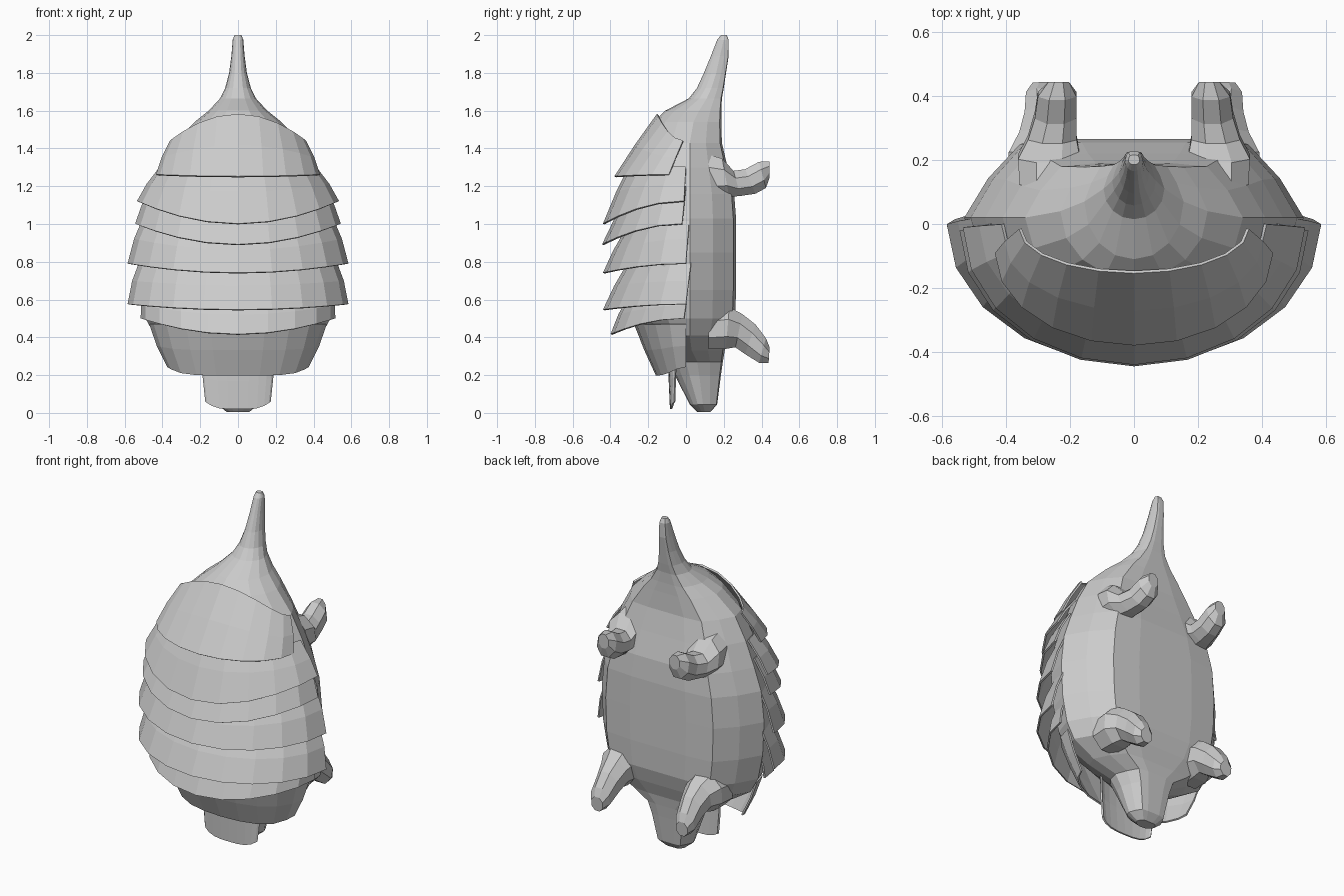
import bpy, bmesh, math


def loft(name, rings, closed=True):
    """Skin a stack of equal-length point rings; closed rings also get end caps."""
    bm = bmesh.new()
    rows = [[bm.verts.new(p) for p in r] for r in rings]
    n = len(rows[0])
    for a, b in zip(rows, rows[1:]):
        for i in range(n if closed else n - 1):
            j = (i + 1) % n
            bm.faces.new((a[i], a[j], b[j], b[i]))
    if closed:
        bm.faces.new(rows[0])
        bm.faces.new(rows[-1])
    bmesh.ops.recalc_face_normals(bm, faces=bm.faces)
    me = bpy.data.meshes.new(name)
    bm.to_mesh(me)
    bm.free()
    ob = bpy.data.objects.new(name, me)
    bpy.context.collection.objects.link(ob)
    return ob


# Body, tail and snout: one loft with a flat belly and a rounded back
half = [(0, 1), (.35, 1), (.67, .94), (.86, .5), (1, 0),
        (.92, -.4), (.7, -.72), (.38, -.93), (0, -1)]
section = half + [(-u, v) for u, v in half[-2:0:-1]]


def body_ring(z, w, back, mid, belly):
    return [(u * w, mid + v * (belly - mid if v > 0 else mid - back), z)
            for u, v in section]


body = [  # z, half width, back y, widest y, belly y
    (.005, .06, .06, .1, .13), (.045, .11, .02, .09, .165),
    (.2, .15, -.06, .07, .185), (.27, .18, -.09, .06, .195),
    (.33, .31, -.14, .03, .205), (.41, .44, -.2, .02, .235),
    (.5, .49, -.27, .02, .26), (.65, .52, -.3, .02, .265),
    (.85, .53, -.32, .02, .265),
    (1.03, .51, -.31, .02, .265), (1.16, .465, -.29, .02, .255),
    (1.3, .41, -.26, .02, .22), (1.43, .34, -.22, .02, .19),
    (1.54, .23, -.17, .04, .187), (1.6, .155, -.11, .07, .187),
    (1.665, .095, .015, .11, .19), (1.72, .068, .058, .135, .2),
    (1.8, .047, .095, .16, .212), (1.89, .035, .132, .18, .226),
    (1.975, .028, .165, .2, .226), (2.0, .018, .185, .2, .215)]
loft("body", [body_ring(*r) for r in body])


# Overlapping armour plates: half-elliptic bands, flaring to the lower rim
def plate_row(a, b, zc, zs, y0, power=2, n=10):
    row = []
    for i in range(n + 1):
        t = math.pi * (i / n - .5)
        s = abs(math.sin(t))
        row.append((a * math.sin(t), y0 - b * math.cos(t),
                    zc + (zs - zc) * s ** power))
    return row


plates = {  # upper rim / lower rim: half width, depth, centre z, end z, end y
    "head_plate": ((.355, .135, 1.58, 1.44, -.015), (.43, .285, 1.25, 1.26, -.09)),
    "shoulder_plate": ((.41, .28, 1.34, 1.3, 0), (.53, .425, 1.0, 1.12, -.01)),
    "upper_back_plate": ((.45, .3, 1.15, 1.2, 0), (.54, .42, .89, 1.0, -.02)),
    "middle_back_plate": ((.49, .33, .98, 1.05, .02), (.58, .435, .74, .79, 0)),
    "lower_back_plate": ((.51, .33, .8, .82, .03), (.58, .435, .545, .575, 0)),
    "hip_plate": ((.49, .31, .62, .64, .01), (.51, .385, .415, .5, -.01)),
    "rump_plate": ((.465, .27, .47, .47, 0), (.37, .155, .2, .245, 0, 6)),
    "tail_plate": ((.19, .04, .32, .32, -.05), (.17, .02, .02, .06, -.06, 4)),
}
for name, (top, low) in plates.items():
    r0, r2 = plate_row(*top), plate_row(*low)
    # gentle bulge halfway down
    r1 = [((p[0] + q[0]) * .51, (p[1] + q[1]) * .51, (p[2] + q[2]) / 2)
          for p, q in zip(r0, r2)]
    ob = loft(name, [r0, r1, r2], closed=False)
    m = ob.modifiers.new("thickness", 'SOLIDIFY')
    m.thickness = .01
    m.offset = 0


# Paired limbs: eight-sided rings running out from the belly, mirrored
def limb(name, rings):
    pts = []
    for x, y, z, rx, rz, slant in rings:
        ring = []
        for i in range(8):
            t = math.pi * (i + .5) / 4
            ring.append((x + rx * math.cos(t), y + slant * math.sin(t),
                         z + rz * math.sin(t)))
        pts.append(ring)
    ob = loft(name, pts)
    ob.modifiers.new("other_side", 'MIRROR')


limb("arms", [(.265, .13, 1.25, .1, .13, -.02), (.265, .21, 1.245, .105, .11, -.02),
              (.255, .27, 1.215, .082, .072, -.02), (.245, .34, 1.225, .07, .07, -.03),
              (.24, .405, 1.26, .065, .075, -.02), (.235, .443, 1.29, .035, .045, 0)])
limb("legs", [(.29, .12, .44, .11, .11, 0), (.285, .22, .45, .115, .12, .01),
              (.275, .28, .435, .09, .095, .02), (.275, .34, .39, .072, .085, .03),
              (.28, .405, .33, .062, .07, .02), (.28, .44, .305, .04, .045, .003)])
